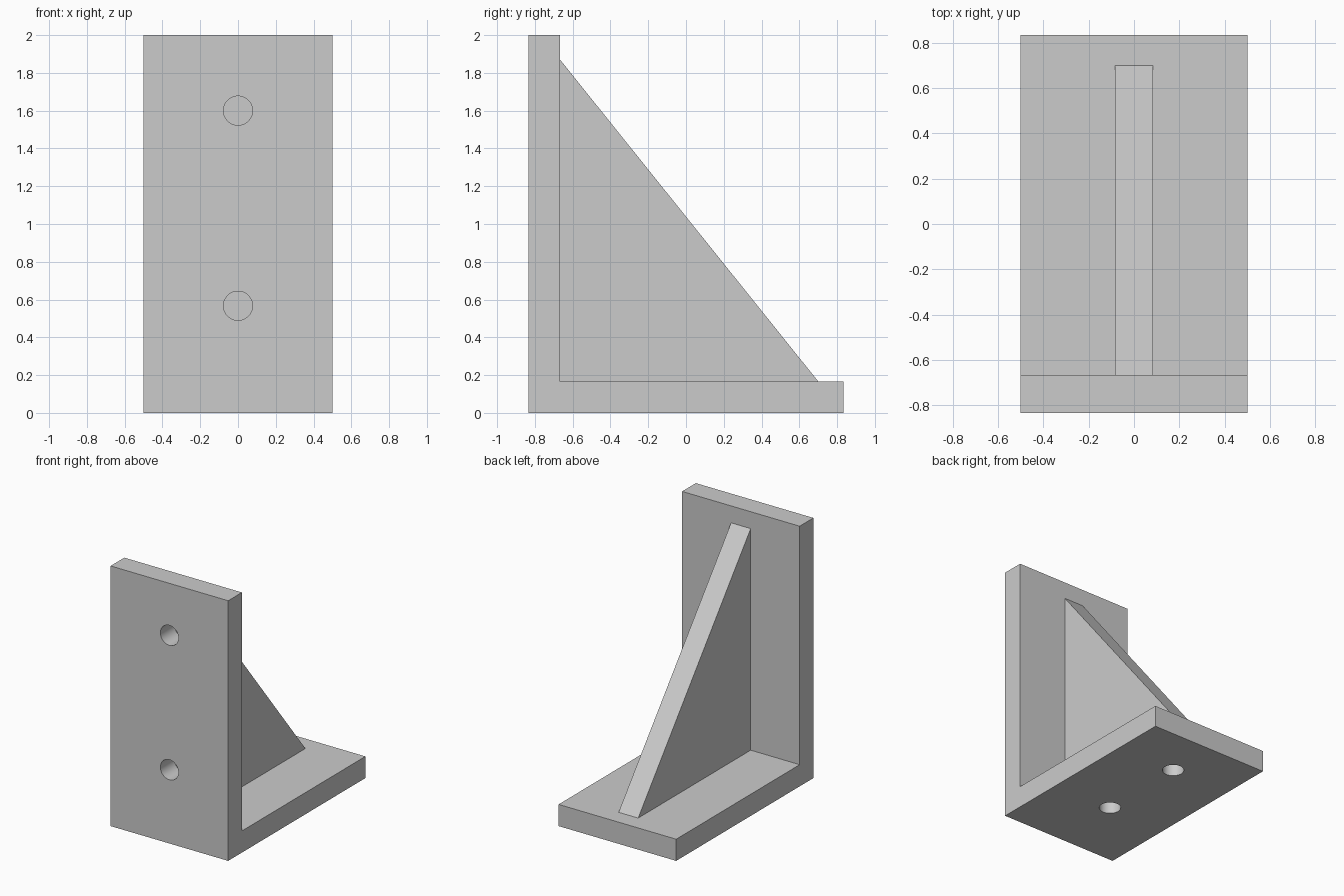
import bpy, bmesh, math

if "Cube" in bpy.data.objects:
    bpy.data.objects.remove(bpy.data.objects["Cube"])

T = 1 / 6          # plate and rib thickness
Y = 5 / 6          # half depth of the base
HOLE_R = 0.077

grey = bpy.data.materials.new("light grey")
grey.diffuse_color = (0.6, 0.6, 0.6, 1)
grey.use_nodes = True
grey.node_tree.nodes["Principled BSDF"].inputs["Base Color"].default_value = grey.diffuse_color


def extrude_profile(name, points, width):
    """Extrude a (y, z) outline along x, centred on x = 0."""
    bm = bmesh.new()
    face = bm.faces.new([bm.verts.new((-width / 2, y, z)) for y, z in points])
    ext = bmesh.ops.extrude_face_region(bm, geom=[face])
    verts = [g for g in ext["geom"] if isinstance(g, bmesh.types.BMVert)]
    bmesh.ops.translate(bm, verts=verts, vec=(width, 0, 0))
    bmesh.ops.recalc_face_normals(bm, faces=bm.faces)
    mesh = bpy.data.meshes.new(name)
    bm.to_mesh(mesh)
    bm.free()
    mesh.materials.append(grey)
    obj = bpy.data.objects.new(name, mesh)
    bpy.context.collection.objects.link(obj)
    return obj


def drill(obj, location, rotation):
    """Cut a round bolt hole through a plate."""
    bpy.ops.mesh.primitive_cylinder_add(
        vertices=48, radius=HOLE_R, depth=T * 1.6, location=location, rotation=rotation)
    cutter = bpy.context.object
    cutter.name = "hole_cutter"
    cutter.hide_render = True
    cutter.data.materials.append(grey)
    mod = obj.modifiers.new("bolt_hole", 'BOOLEAN')
    mod.operation = 'DIFFERENCE'
    mod.solver = 'EXACT'
    mod.object = cutter
    bpy.context.view_layer.objects.active = obj
    bpy.ops.object.modifier_apply(modifier=mod.name)
    bpy.data.objects.remove(cutter, do_unlink=True)


# L-shaped angle: upright plate at the front, base plate on the ground
angle = extrude_profile("angle_plate", [
    (-Y, 0), (Y, 0), (Y, T), (-Y + T, T), (-Y + T, 2), (-Y, 2)], 1.0)

# Two bolt holes in each plate, at the same distances from the corner
for d in (0.567, 1.6):
    drill(angle, (0, -Y + T / 2, d), (math.pi / 2, 0, 0))
for d in (0.567, 1.267):
    drill(angle, (0, -Y + d, T / 2), (0, 0, 0))

# Triangular stiffening rib, closing the inner ends of the holes
rib = extrude_profile("stiffening_rib", [
    (-Y + T, T), (0.70, T), (-Y + T, 1.87)], T)

# Smooth hole walls, sharp edges elsewhere
bpy.ops.object.select_all(action='DESELECT')
angle.select_set(True)
bpy.context.view_layer.objects.active = angle
bpy.ops.object.shade_smooth_by_angle(angle=math.radians(30))
